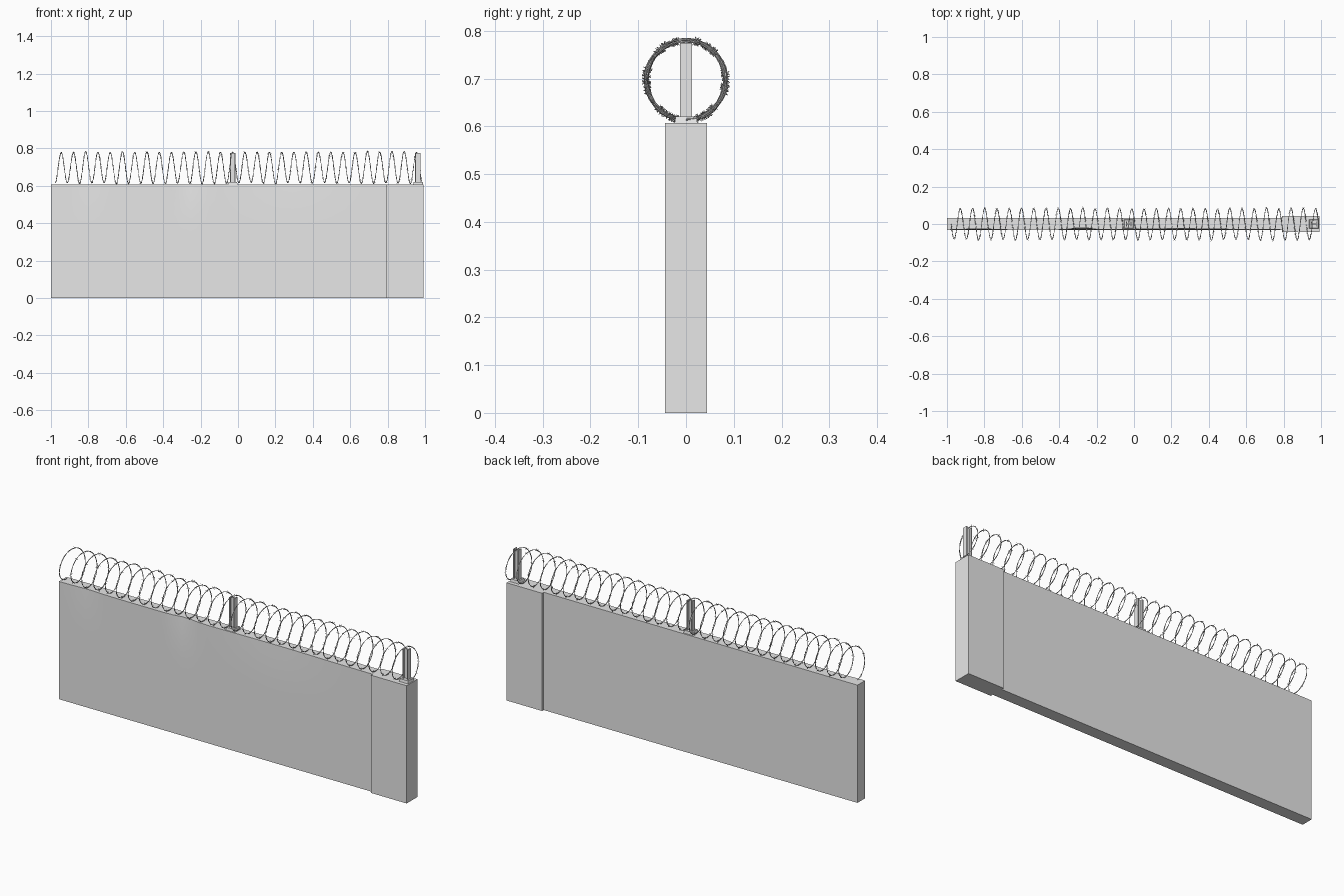
import bpy, bmesh, math, random
from mathutils import Vector

random.seed(4)
cube = bpy.data.objects.get("Cube")
if cube:
    bpy.data.objects.remove(cube, do_unlink=True)


def material(name, value):
    m = bpy.data.materials.new(name)
    m.use_nodes = True
    colour = (value, value, value, 1)
    m.diffuse_color = colour
    m.node_tree.nodes["Principled BSDF"].inputs["Base Color"].default_value = colour
    return m


GREY = material("plain grey", 0.8)
WALL_TOP = 0.607
COURSES = [0, 0.173, 0.345, WALL_TOP]


def finish(name, bm):
    bmesh.ops.recalc_face_normals(bm, faces=bm.faces)
    mesh = bpy.data.meshes.new(name)
    bm.to_mesh(mesh)
    bm.free()
    mesh.materials.append(GREY)
    obj = bpy.data.objects.new(name, mesh)
    bpy.context.collection.objects.link(obj)
    return obj


def add_box(bm, x, y, z):
    """Box between the (low, high) limits on each axis."""
    verts = bmesh.ops.create_cube(bm, size=1)["verts"]
    for v in verts:
        v.co = [lim[0] if c < 0 else lim[1] for c, lim in zip(v.co, (x, y, z))]
    return verts


def cut(bm, axis, at):
    point, normal = Vector(), Vector()
    point[axis], normal[axis] = at, 1
    geom = bm.verts[:] + bm.edges[:] + bm.faces[:]
    bmesh.ops.bisect_plane(bm, geom=geom, plane_co=point, plane_no=normal)


# Wall panel and end pillar, cast in three courses
def worn(x, z):
    """Depth of the shallow wear along the top of the front face."""
    t = max(0, (z - COURSES[2]) / (WALL_TOP - COURSES[2]))
    dents = [(-0.83, 0.08, 0.006), (-0.28, 0.06, 0.012), (0.25, 0.3, 0.006)]
    return t * t * sum(d * math.exp(-((x - c) / w) ** 2) for c, w, d in dents)


for i, level in enumerate(zip(COURSES, COURSES[1:])):
    bm = bmesh.new()
    add_box(bm, (-1, 0.79), (-0.031, 0.031), level)
    if i == 2:
        for n in range(1, 36):
            cut(bm, 0, -1 + 1.79 * n / 36)
        for n in range(1, 5):
            cut(bm, 2, level[0] + (level[1] - level[0]) * n / 5)
        for v in bm.verts:
            if v.co.y < 0:
                v.co.y += worn(v.co.x, v.co.z)
    panel = finish(f"wall_course_{i + 1}", bm)
    if i == 2:
        bpy.ops.object.select_all(action="DESELECT")
        panel.select_set(True)
        bpy.context.view_layer.objects.active = panel
        bpy.ops.object.shade_smooth_by_angle(angle=math.radians(30))
    bm = bmesh.new()
    add_box(bm, (0.79, 0.993), (-0.044, 0.044), level)
    finish(f"pillar_course_{i + 1}", bm)


# Beam posts on bevelled foot plates
def post(name, x):
    bm = bmesh.new()
    foot = add_box(bm, (x - 0.026, x + 0.026), (-0.024, 0.024), (WALL_TOP, 0.621))
    for v in foot:
        if v.co.z > 0.615:
            v.co.x = x + (v.co.x - x) * 0.85
            v.co.y *= 0.9
    height = (0.621, 0.774)
    for side in (-1, 1):
        outer, inner = x + side * 0.015, x + side * 0.010
        add_box(bm, sorted((outer, inner)), (-0.0125, 0.0125), height)
    add_box(bm, (x - 0.010, x + 0.010), (-0.003, 0.003), height)
    finish(name, bm)


post("middle_post", -0.028)
post("end_post", 0.962)

# Barbed wire coil
TURNS, STEPS = 30, 40
START, PITCH, RADIUS, AXIS_Z = -0.978, 0.0655, 0.083, 0.697
wobble = [random.uniform(-0.004, 0.004) for _ in range(TURNS * 3 + 2)]


def coil(turn):
    """Centre of the wire after the given number of turns."""
    k = int(turn * 3)
    f = turn * 3 - k
    f = f * f * (3 - 2 * f)
    r = RADIUS + wobble[k] * (1 - f) + wobble[k + 1] * f
    a = math.tau * turn
    return Vector((START + PITCH * turn, -r * math.sin(a), AXIS_Z - r * math.cos(a)))


def wire(name, paths, thickness):
    curve = bpy.data.curves.new(name, "CURVE")
    curve.dimensions = "3D"
    curve.bevel_depth = thickness
    curve.bevel_resolution = 0
    curve.use_fill_caps = True
    curve.materials.append(GREY)
    for path in paths:
        spline = curve.splines.new("POLY")
        spline.points.add(len(path) - 1)
        for p, co in zip(spline.points, path):
            p.co = (*co, 1)
    obj = bpy.data.objects.new(name, curve)
    bpy.context.collection.objects.link(obj)
    bpy.ops.object.select_all(action="DESELECT")
    obj.select_set(True)
    bpy.context.view_layer.objects.active = obj
    bpy.ops.object.convert(target="MESH")


def strand(phase):
    path = []
    for i in range(TURNS * STEPS + 1):
        turn = i / STEPS
        a = math.tau * turn
        out = Vector((0, -math.sin(a), -math.cos(a)))
        twist = phase + i * math.pi / 4
        offset = out * math.cos(twist) + Vector((math.sin(twist), 0, 0))
        path.append(coil(turn) + offset * 0.0011)
    return path


wire("coil_wire", [strand(0), strand(math.pi)], 0.0013)

# Barbs: two crossed spikes at each knot
spikes = []
for i in range(TURNS * 6):
    turn = (i + random.uniform(0.2, 0.8)) / 6
    p, a = coil(turn), math.tau * turn
    out = Vector((0, -math.sin(a), -math.cos(a)))
    along = Vector((0, -math.cos(a), math.sin(a)))
    for lean in (-1, 1):
        d = (out + Vector((lean * 0.7, 0, 0)) + along * lean * 0.5).normalized() * 0.008
        q = p + along * lean * 0.001
        spikes.append([q - d, q + d])
wire("barbs", spikes, 0.0008)
